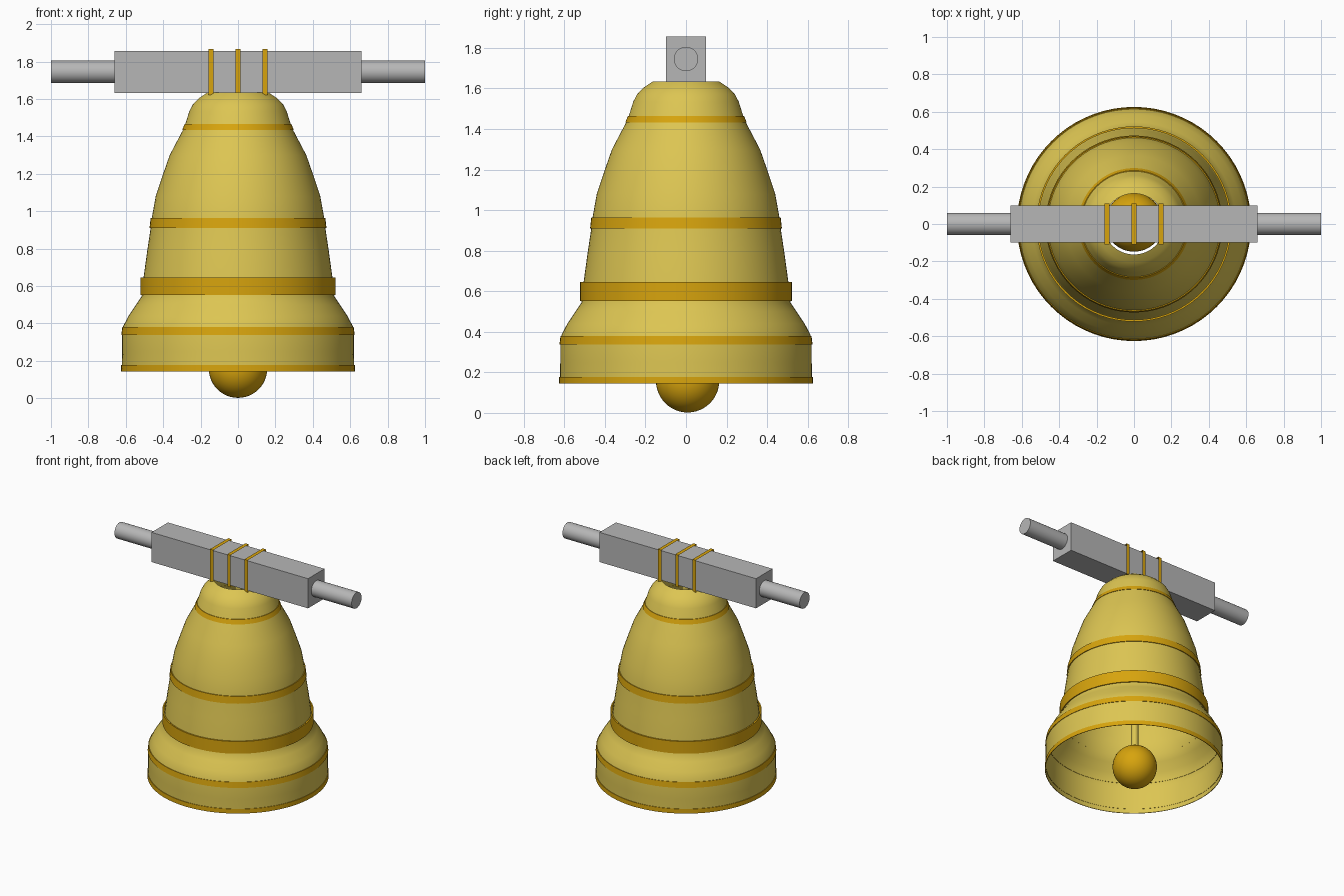
import bpy, math

if "Cube" in bpy.data.objects:
    bpy.data.objects.remove(bpy.data.objects["Cube"])


def material(name, rgb):
    m = bpy.data.materials.new(name)
    m.diffuse_color = (*rgb, 1)
    m.use_nodes = True
    m.node_tree.nodes["Principled BSDF"].inputs["Base Color"].default_value = m.diffuse_color
    return m


BRASS = material("pale brass", (0.72, 0.56, 0.085))
GOLD = material("deep gold", (0.68, 0.37, 0.004))
GREY = material("steel grey", (0.47, 0.47, 0.47))


def finish(ob, name, mat, smooth=True):
    ob.name = name
    ob.data.materials.append(mat)
    if smooth:
        bpy.ops.object.select_all(action='DESELECT')
        ob.select_set(True)
        bpy.context.view_layer.objects.active = ob
        bpy.ops.object.shade_smooth_by_angle(angle=math.radians(35))
    return ob


def mesh_object(name, verts, faces, mat, smooth=True):
    me = bpy.data.meshes.new(name)
    me.from_pydata(verts, [], faces)
    ob = bpy.data.objects.new(name, me)
    bpy.context.collection.objects.link(ob)
    return finish(ob, name, mat, smooth)


def lathe(name, profile, mat, n=72):
    """Spin an open (radius, z) profile, listed bottom to top, about z."""
    verts = [(r * math.cos(2 * math.pi * i / n), r * math.sin(2 * math.pi * i / n), z)
             for r, z in profile for i in range(n)]
    faces = [(j * n + i, j * n + (i + 1) % n, (j + 1) * n + (i + 1) % n, (j + 1) * n + i)
             for j in range(len(profile) - 1) for i in range(n)]
    return mesh_object(name, verts, faces, mat)


def cylinder(name, r, depth, loc, mat, rot=(0, 0, 0), n=32):
    bpy.ops.mesh.primitive_cylinder_add(vertices=n, radius=r, depth=depth, location=loc, rotation=rot)
    return finish(bpy.context.object, name, mat)


# Bell shell, open at the mouth and the crown
PROFILE = [(0.622, 0.144), (0.62, 0.25), (0.62, 0.34), (0.614, 0.385), (0.585, 0.44),
           (0.545, 0.50), (0.515, 0.545), (0.505, 0.645), (0.485, 0.79), (0.467, 0.91),
           (0.461, 0.963), (0.44, 1.08), (0.40, 1.20), (0.365, 1.30), (0.295, 1.433),
           (0.282, 1.465), (0.26, 1.535), (0.24, 1.573), (0.205, 1.607), (0.163, 1.635)]
lathe("bell_body", PROFILE, BRASS)


def shell_radius(z):
    for (r0, z0), (r1, z1) in zip(PROFILE, PROFILE[1:]):
        if z0 <= z <= z1:
            return r0 + (r1 - r0) * (z - z0) / (z1 - z0)


# Gold bands: bottom, top, how far they stand proud
for name, z0, z1, d in [("rim_band", 0.144, 0.178, 0.004), ("lip_band", 0.338, 0.38, 0.004),
                        ("waist_band", 0.552, 0.645, 0.008), ("middle_band", 0.91, 0.963, 0.006),
                        ("shoulder_band", 0.433, 0.465, 0.004)]:
    if name == "shoulder_band":
        z0, z1 = z0 + 1, z1 + 1
    a, b = shell_radius(z0), shell_radius(z1)
    if name == "waist_band":
        a = b = 0.514
    lathe(name, [(a, z0), (a + d, z0), (b + d, z1), (b - 0.002, z1)], GOLD)

# Clapper
cylinder("clapper_rod", 0.025, 1.4, (0, 0.008, 0.93), BRASS, n=16)
bpy.ops.mesh.primitive_uv_sphere_add(segments=48, ring_count=24, radius=0.156, location=(0, 0.008, 0.158))
finish(bpy.context.object, "clapper_ball", GOLD)

# Headstock beam with an axle stub at each end
bpy.ops.mesh.primitive_cube_add(size=1, location=(0, 0, 1.744))
beam = bpy.context.object
beam.scale = (1.32, 0.198, 0.226)
finish(beam, "headstock_beam", GREY, False)
for side, s in (("left", -1), ("right", 1)):
    cylinder(side + "_axle", 0.06, 0.36, (s * 0.82, 0, 1.745), GREY, (0, math.pi / 2, 0))

# Thin straps wrapped round the beam
LOOP = [(-0.109, 1.622), (0.109, 1.622), (0.109, 1.867), (-0.109, 1.867)]
for name, x in (("left_strap", -0.145), ("middle_strap", 0), ("right_strap", 0.145)):
    verts = [(x + dx, y, z) for dx in (-0.014, 0.014) for y, z in LOOP]
    faces = [(i, (i + 1) % 4, (i + 1) % 4 + 4, i + 4) for i in range(4)]
    mesh_object(name, verts, [f[::-1] for f in faces], GOLD, False)
